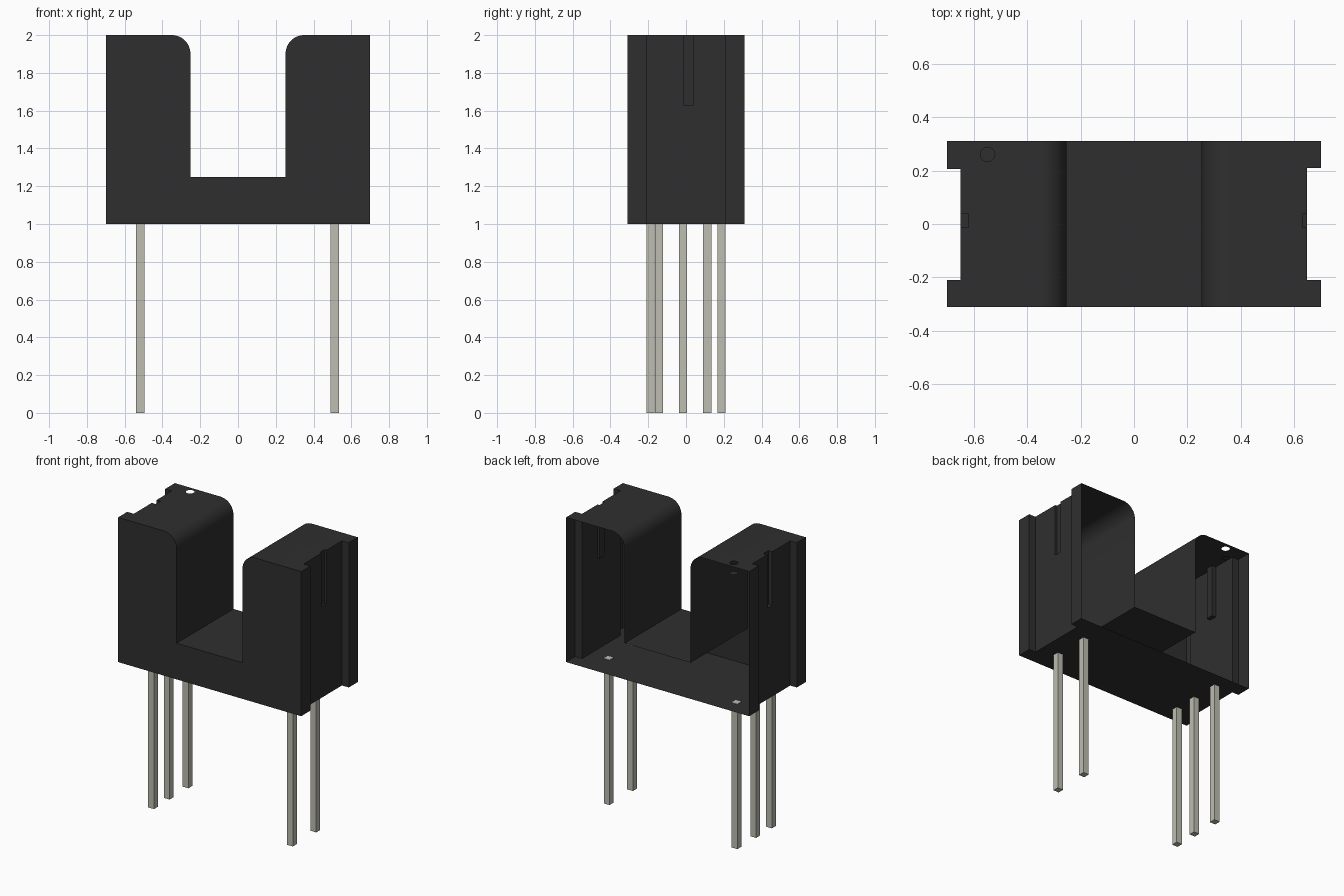
import bpy, bmesh, math

cube = bpy.data.objects.get("Cube")
if cube:
    bpy.data.objects.remove(cube, do_unlink=True)


def material(name, rgb):
    m = bpy.data.materials.new(name)
    m.use_nodes = True
    m.diffuse_color = (*rgb, 1)
    m.node_tree.nodes["Principled BSDF"].inputs["Base Color"].default_value = (*rgb, 1)
    return m


def add_object(name, bm, mat):
    me = bpy.data.meshes.new(name)
    bmesh.ops.recalc_face_normals(bm, faces=bm.faces)
    bm.to_mesh(me)
    bm.free()
    me.materials.append(mat)
    ob = bpy.data.objects.new(name, me)
    bpy.context.collection.objects.link(ob)
    return ob


def add_box(name, x, y, z, mat):
    bm = bmesh.new()
    bmesh.ops.create_cube(bm, size=1)
    for v in bm.verts:
        for i, (lo, hi) in enumerate((x, y, z)):
            v.co[i] = lo if v.co[i] < 0 else hi
    return add_object(name, bm, mat)


black = material("black_plastic", (0.028, 0.028, 0.028))
metal = material("pale_metal", (0.51, 0.51, 0.44))

# U-shaped housing: front profile with rounded inner top corners, extruded in depth
W, D, GAP, FLOOR, R = 0.70, 0.31, 0.252, 1.25, 0.098
half = [(GAP, FLOOR)]
for i in range(13):
    a = math.pi - i * math.pi / 24
    half.append((GAP + R + R * math.cos(a), 2 - R + R * math.sin(a)))
half += [(W, 2), (W, 1)]
profile = half + [(-x, z) for x, z in reversed(half)]
bm = bmesh.new()
front = bm.faces.new([bm.verts.new((x, -D, z)) for x, z in profile])
ext = bmesh.ops.extrude_face_region(bm, geom=[front])
for v in ext["geom"]:
    if isinstance(v, bmesh.types.BMVert):
        v.co.y = D
bm.faces.ensure_lookup_table()
if not any(f.calc_center_median().y < -D + 0.001 for f in bm.faces):
    bm.faces.new([v for v in front.verts])
housing = add_object("housing", bm, black)

# Cutters: side recesses, short slots and the round hole in the top
HX, HY, HR = -0.548, 0.26, 0.027
cutters = [
    add_box("right_recess_cutter", (-0.8, -0.65), (-0.21, 0.205), (0.9, 2.1), black),
    add_box("left_recess_cutter", (0.648, 0.8), (-0.21, 0.21), (0.9, 2.1), black),
    add_box("right_slot_cutter", (-0.75, -0.62), (-0.013, 0.04), (1.63, 2.1), black),
    add_box("left_slot_cutter", (0.633, 0.75), (-0.013, 0.04), (1.63, 2.1), black),
]
bm = bmesh.new()
bmesh.ops.create_cone(bm, cap_ends=True, segments=24, radius1=HR, radius2=HR, depth=0.2)
bmesh.ops.translate(bm, verts=bm.verts, vec=(HX, HY, 2.03))
cutters.append(add_object("hole_cutter", bm, black))

bpy.context.view_layer.objects.active = housing
for c in cutters:
    c.hide_render = True
    mod = housing.modifiers.new("cut", 'BOOLEAN')
    mod.operation, mod.solver, mod.object = 'DIFFERENCE', 'EXACT', c
    bpy.ops.object.modifier_apply(modifier=mod.name)
for c in cutters:
    bpy.data.objects.remove(c, do_unlink=True)

# Open the back and the hole wall, leaving a thin hollow shell
bm = bmesh.new()
bm.from_mesh(housing.data)
gone = []
for f in bm.faces:
    c = f.calc_center_median()
    back = all(v.co.y > D - 0.001 for v in f.verts)
    hole_wall = math.hypot(c.x - HX, c.y - HY) < HR + 0.001 and abs(f.normal.z) < 0.1
    if back or hole_wall:
        gone.append(f)
bmesh.ops.delete(bm, geom=gone, context='FACES')
bm.to_mesh(housing.data)
bm.free()
bpy.ops.object.select_all(action='DESELECT')
housing.select_set(True)
bpy.ops.object.shade_smooth_by_angle(angle=math.radians(30))

# Square pins: three on the right, two on the left
P = 0.022
for side, x, rows in (("right", -0.518, (-0.188, -0.016, 0.188)),
                      ("left", 0.513, (-0.143, 0.112))):
    for i, y in enumerate(rows):
        add_box(f"{side}_pin_{i + 1}", (x - P, x + P), (y - P, y + P), (0, 1.003), metal)
